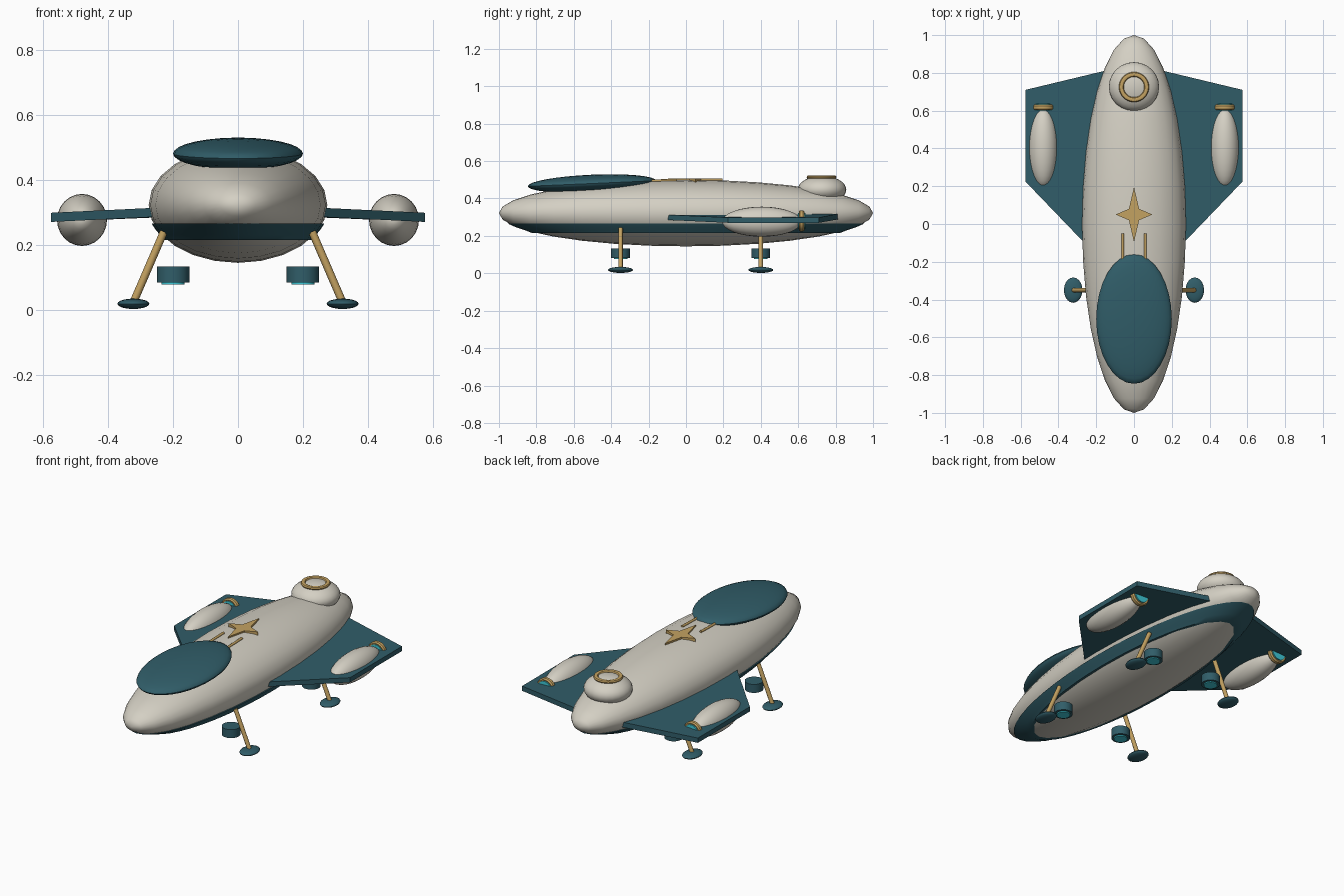
import bpy, bmesh
from math import pi, sin, cos, sqrt, radians
from mathutils import Vector, Matrix

if "Cube" in bpy.data.objects:
    bpy.data.objects.remove(bpy.data.objects["Cube"])


def mat(name, c):
    m = bpy.data.materials.new(name)
    m.diffuse_color = (*c, 1)
    m.use_nodes = True
    m.node_tree.nodes["Principled BSDF"].inputs["Base Color"].default_value = m.diffuse_color
    return m


CREAM = mat("cream", (0.66, 0.63, 0.55))
TEAL = mat("teal", (0.03, 0.11, 0.14))
GOLD = mat("gold", (0.55, 0.36, 0.12))
CYAN = mat("cyan", (0.05, 0.6, 0.7))


def finish(name, bm, m, angle=40):
    bmesh.ops.recalc_face_normals(bm, faces=bm.faces[:])
    me = bpy.data.meshes.new(name)
    bm.to_mesh(me)
    bm.free()
    ob = bpy.data.objects.new(name, me)
    bpy.context.collection.objects.link(ob)
    me.materials.append(m)
    bpy.ops.object.select_all(action='DESELECT')
    ob.select_set(True)
    bpy.context.view_layer.objects.active = ob
    bpy.ops.object.shade_smooth_by_angle(angle=radians(angle))
    return ob


def ellipsoid(name, loc, r, m, along_y=False, tilt=0, seg=24, rings=16):
    bm = bmesh.new()
    rot = Matrix.Rotation(pi / 2, 4, 'X') if along_y else Matrix()
    bmesh.ops.create_uvsphere(bm, u_segments=seg, v_segments=rings, radius=1, matrix=rot)
    bm.transform(Matrix.Translation(loc) @ Matrix.Rotation(tilt, 4, 'X') @ Matrix.Diagonal((*r, 1)))
    return finish(name, bm, m)


def rod(name, a, b, r, m, seg=20):
    a, b = Vector(a), Vector(b)
    d = b - a
    bm = bmesh.new()
    bmesh.ops.create_cone(bm, cap_ends=True, segments=seg, radius1=r, radius2=r, depth=d.length)
    bm.transform(Matrix.Translation((a + b) / 2) @ d.to_track_quat('Z', 'Y').to_matrix().to_4x4())
    return finish(name, bm, m)


def ring(name, profile, m, matrix=Matrix(), seg=32):
    """Revolve a closed (radius, height) profile around z."""
    bm = bmesh.new()
    loops = [[bm.verts.new((r * cos(2 * pi * i / seg), r * sin(2 * pi * i / seg), z))
              for r, z in profile] for i in range(seg)]
    n = len(profile)
    for i in range(seg):
        p, q = loops[i], loops[(i + 1) % seg]
        for k in range(n):
            bm.faces.new((p[k], q[k], q[(k + 1) % n], p[(k + 1) % n]))
    bm.transform(matrix)
    return finish(name, bm, m)


def slab(name, bottom, top, m):
    bm = bmesh.new()
    lo = [bm.verts.new(p) for p in bottom]
    hi = [bm.verts.new(p) for p in top]
    bm.faces.new(lo[::-1])
    bm.faces.new(hi)
    n = len(lo)
    for i in range(n):
        bm.faces.new((lo[i], lo[(i + 1) % n], hi[(i + 1) % n], hi[i]))
    return finish(name, bm, m, 20)


# hull
HZ, HR = 0.322, 0.178
ellipsoid("hull", (0, 0, HZ), (0.275, 1.0, HR), CREAM, along_y=True)

# belt wrapped around the lower hull
outer = [(1.02 * sqrt(1 - ((HZ - z) / HR) ** 2), z) for z in (0.215, 0.23, 0.248, 0.265)]
outer[0] = (outer[0][0] + 0.02, 0.215)
ring("hull_belt", outer + [(0.85, 0.265), (0.75, 0.215)], TEAL,
     Matrix.Diagonal((0.275, 0.985, 1, 1)), 48)

# canopy
ellipsoid("canopy", (0, -0.503, 0.48), (0.2, 0.343, 0.047), TEAL, tilt=radians(2.5), seg=32)

# rear dome with ring
ellipsoid("rear_dome", (0, 0.727, 0.447), (0.133, 0.13, 0.074), CREAM)
ring("dome_ring", [(0.067 + 0.013 * cos(k * pi / 4), 0.514 + 0.01 * sin(k * pi / 4))
                   for k in range(8)], GOLD, Matrix.Translation((0, 0.725, 0)))

# four-pointed star on the back
star = []
for x, y in ((0, 0.145), (0.027, 0.03), (0.097, 0), (0.027, -0.03),
             (0, -0.145), (-0.027, -0.03), (-0.097, 0), (-0.027, 0.03)):
    star.append((x, y + 0.05))
slab("star_plate", [(x, y, 0.485) for x, y in star], [(x, y, 0.507) for x, y in star], GOLD)

for s, side in ((-1, "left"), (1, "right")):
    # trim rods behind canopy
    rod(side + "_trim_rod", (s * 0.06, -0.2, 0.494), (s * 0.06, -0.05, 0.498), 0.007, GOLD, 10)

    # wing
    plan = [(0.15, 0.812), (0.575, 0.71), (0.575, 0.225), (0.2, -0.165)]
    top = [0.318, 0.298, 0.298, 0.316]
    low = [0.288, 0.270, 0.270, 0.288]
    slab(side + "_wing", [(s * x, y, z) for (x, y), z in zip(plan, low)],
         [(s * x, y, z) for (x, y), z in zip(plan, top)], TEAL)

    # engine pod with nozzle
    ellipsoid(side + "_engine_pod", (s * 0.48, 0.405, 0.276), (0.077, 0.212, 0.08), CREAM, along_y=True)
    ring(side + "_engine_ring", [(0.042, -0.013), (0.05, -0.015), (0.056, -0.008), (0.056, 0.008),
                                 (0.05, 0.015), (0.042, 0.013)], GOLD,
         Matrix.Translation((s * 0.48, 0.618, 0.28)) @ Matrix.Rotation(pi / 2, 4, 'X'))
    rod(side + "_engine_glow", (s * 0.48, 0.6, 0.28), (s * 0.48, 0.638, 0.28), 0.043, CYAN, 24)

    # landing legs and lift thrusters
    for y, end in ((-0.35, "front"), (0.4, "rear")):
        n = f"{end}_{side}_"
        rod(n + "leg", (s * 0.228, y, 0.24), (s * 0.322, y, 0.022), 0.012, GOLD, 12)
        ellipsoid(n + "foot", (s * 0.322, y, 0.018), (0.049, 0.067, 0.016), TEAL, seg=20, rings=10)
        rod(n + "thruster", (s * 0.2, y, 0.083), (s * 0.2, y, 0.133), 0.05, TEAL, 24)
        rod(n + "thruster_glow", (s * 0.2, y, 0.077), (s * 0.2, y, 0.09), 0.036, CYAN, 24)
